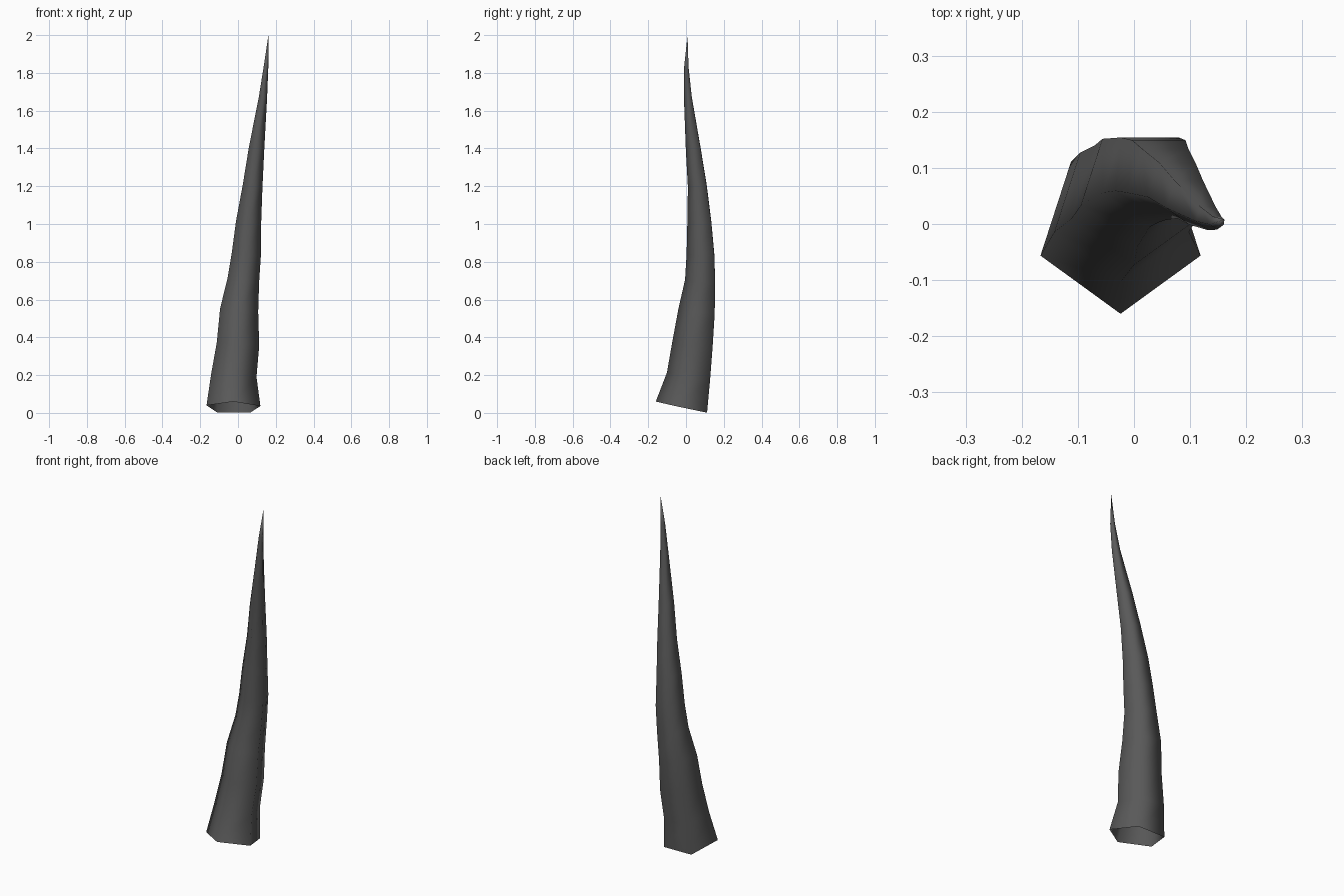
import bpy, bmesh, math

if "Cube" in bpy.data.objects:
    bpy.data.objects.remove(bpy.data.objects["Cube"])

# Centre line and radius of each five-sided ring: x, y, z, radius
RINGS = [
    (-0.024, -0.010, 0.028, 0.150),
    (-0.022, 0.025, 0.192, 0.126),
    (0.000, 0.045, 0.36, 0.118),
    (0.006, 0.066, 0.54, 0.106),
    (0.028, 0.083, 0.70, 0.088),
    (0.044, 0.084, 0.84, 0.081),
    (0.056, 0.077, 1.01, 0.070),
    (0.077, 0.065, 1.20, 0.055),
    (0.098, 0.042, 1.40, 0.043),
    (0.132, 0.012, 1.67, 0.023),
    (0.148, 0.003, 1.83, 0.013),
]
TIP = (0.161, 0.008, 2.0)
SIDES = 5

horn_grey = bpy.data.materials.new("dark grey")
horn_grey.diffuse_color = (0.1, 0.1, 0.1, 1)
horn_grey.use_nodes = True
horn_grey.node_tree.nodes["Principled BSDF"].inputs["Base Color"].default_value = horn_grey.diffuse_color

# Curved, tapering horn, open at the tilted base
bm = bmesh.new()
loops = []
for i, (cx, cy, cz, r) in enumerate(RINGS):
    # Rings lean with the curve: forward side higher near the base
    nxt = RINGS[i + 1] if i + 1 < len(RINGS) else TIP
    prv = RINGS[max(i - 1, 0)]
    sx = (nxt[0] - prv[0]) / (nxt[2] - prv[2])
    sy = (nxt[1] - prv[1]) / (nxt[2] - prv[2])
    loop = []
    for k in range(SIDES):
        a = -math.pi / 2 + math.tau * k / SIDES
        dx, dy = r * math.cos(a), r * math.sin(a)
        loop.append(bm.verts.new((cx + dx, cy + dy, cz - sx * dx - sy * dy)))
    loops.append(loop)
for lo, hi in zip(loops, loops[1:]):
    for k in range(SIDES):
        j = (k + 1) % SIDES
        bm.faces.new((lo[k], lo[j], hi[j], hi[k]))
tip = bm.verts.new(TIP)
for k in range(SIDES):
    bm.faces.new((loops[-1][k], loops[-1][(k + 1) % SIDES], tip))
for f in bm.faces:
    f.smooth = True

mesh = bpy.data.meshes.new("horn")
bm.to_mesh(mesh)
bm.free()
mesh.materials.append(horn_grey)
horn = bpy.data.objects.new("horn", mesh)
bpy.context.collection.objects.link(horn)
